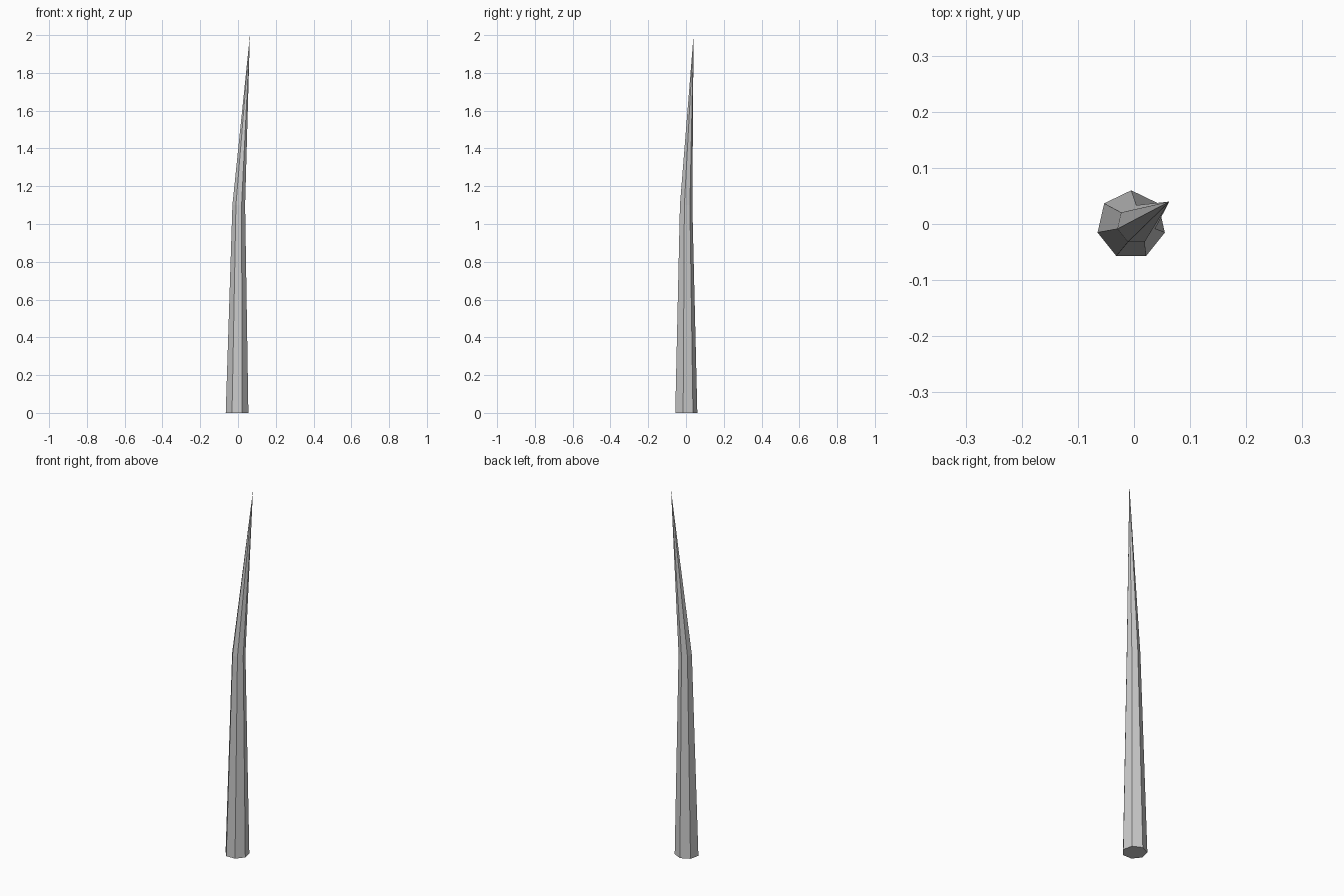
import bpy, bmesh, math

if "Cube" in bpy.data.objects:
    bpy.data.objects.remove(bpy.data.objects["Cube"])

SIDES = 7

def ring(bm, x, y, z, r):
    return [bm.verts.new((x + r * math.cos(math.pi / 2 + 2 * math.pi * i / SIDES),
                          y + r * math.sin(math.pi / 2 + 2 * math.pi * i / SIDES), z))
            for i in range(SIDES)]

bm = bmesh.new()

# Tapering seven-sided shaft
base = ring(bm, -0.005, -0.0015, 0.0, 0.0615)
bend = ring(bm, 0.004, -0.001, 1.1, 0.0345)
tip = bm.verts.new((0.063, 0.04, 2.0))

bm.faces.new(base[::-1])
for i in range(SIDES):
    j = (i + 1) % SIDES
    bm.faces.new((base[i], base[j], bend[j], bend[i]))
    # Leaning point above the bend
    bm.faces.new((bend[i], bend[j], tip))

bmesh.ops.recalc_face_normals(bm, faces=bm.faces)
mesh = bpy.data.meshes.new("spike")
bm.to_mesh(mesh)
bm.free()
bpy.context.collection.objects.link(bpy.data.objects.new("spike", mesh))
